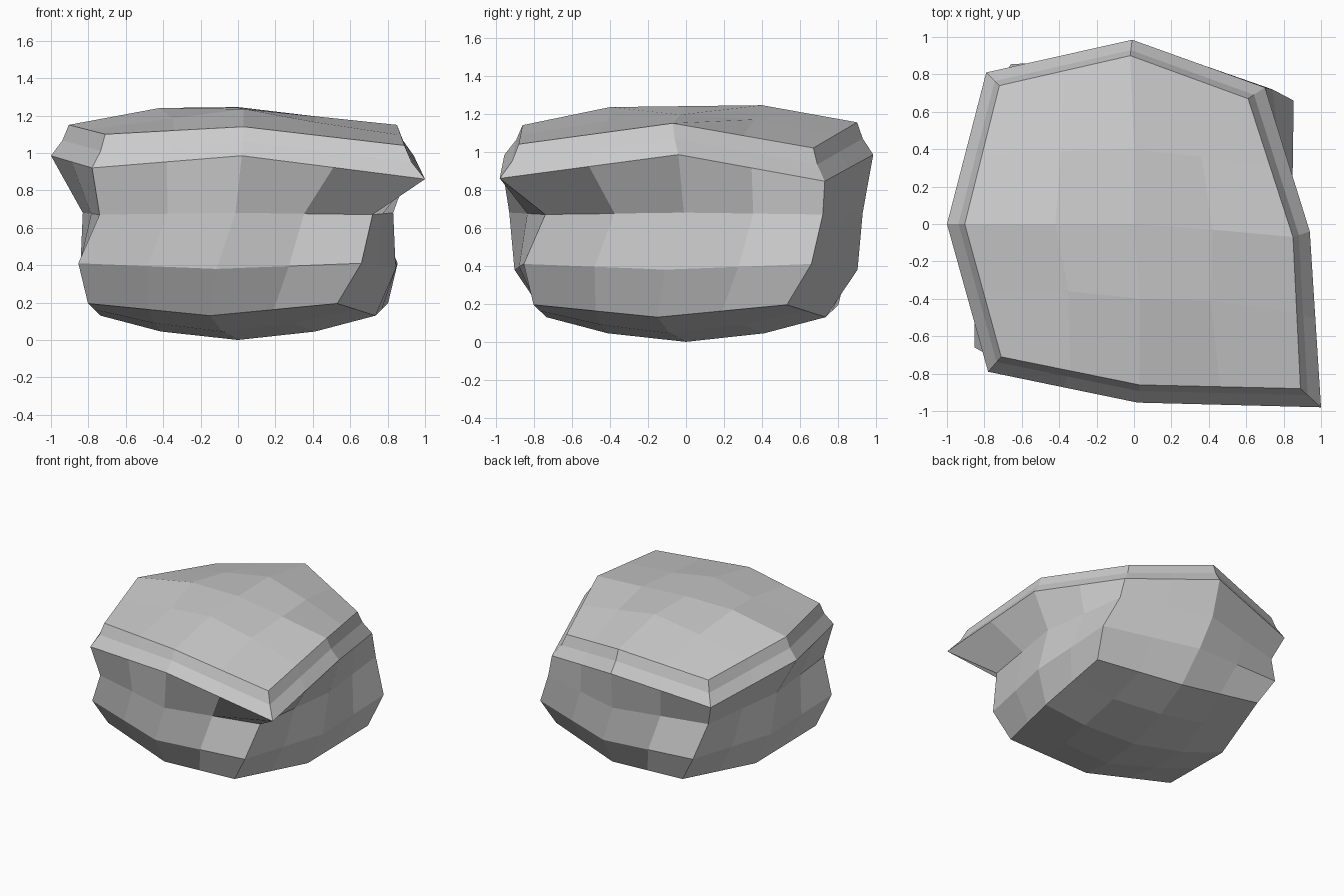
import bpy, bmesh, math
from mathutils import Vector, Matrix

if "Cube" in bpy.data.objects:
    bpy.data.objects.remove(bpy.data.objects["Cube"])

bm = bmesh.new()

# Eight control points run front-left, front, front-right, right, back-right, back, back-left, left
SIGNS = [(-1, -1), (0, -1), (1, -1), (1, 0), (1, 1), (0, 1), (-1, 1), (-1, 0)]


def twisted(corner, side_x, side_y, z_corner, z_side, twist):
    """Eight points of a rounded square turned clockwise by twist degrees."""
    rot = Matrix.Rotation(math.radians(-twist), 3, 'Z')
    pts = []
    for sx, sy in SIGNS:
        if sx and sy:
            p = Vector((sx * corner, sy * corner, z_corner))
        else:
            p = Vector((sx * side_x, sy * side_y, z_side))
        pts.append(rot @ p)
    return pts


def ring(pts):
    """Sixteen verts: control points plus midpoints."""
    out = []
    for a, b in zip(pts, pts[1:] + pts[:1]):
        out += [bm.verts.new(a), bm.verts.new((a + b) / 2)]
    return out


def bridge(a, b):
    for i in range(16):
        j = (i + 1) % 16
        bm.faces.new((a[i], a[j], b[j], b[i]))


def close(outer, inner_pts, center_pt):
    """Fill a ring with a four by four grid of quads."""
    inner = [bm.verts.new(p) for p in inner_pts]
    mid = bm.verts.new(center_pt)
    for c in range(4):
        k, n = 4 * c, 2 * c
        bm.faces.new((outer[k - 1], outer[k], outer[k + 1], inner[n]))
        bm.faces.new((outer[k + 1], outer[k + 2], inner[n + 1], inner[n]))
        bm.faces.new((outer[k + 2], outer[k + 3], inner[(n + 2) % 8], inner[n + 1]))
        bm.faces.new((inner[n - 1], inner[n], inner[n + 1], mid))


V = lambda rows: [Vector(r) for r in rows]

# Twisted lower body
base = twisted(0.68, 0.75, 0.75, 0.195, 0.13, 11.5)
belly = twisted(0.763, 0.85, 0.91, 0.41, 0.38, 7.3)
neck = twisted(0.73, 0.83, 0.93, 0.67, 0.68, 0.8)

# Overhanging lip with one drooping corner
lip_low = V([(-0.78, -0.79, 0.92), (0.02, -0.955, 0.985), (1.0, -0.98, 0.86), (0.94, -0.04, 0.985),
             (0.70, 0.73, 0.845), (-0.01, 0.985, 0.985), (-0.79, 0.81, 0.85), (-1.0, 0.0, 0.985)])
lip_top = V([(-0.71, -0.71, 1.10), (0.03, -0.86, 1.14), (0.89, -0.88, 1.04), (0.85, -0.07, 1.15),
             (0.61, 0.67, 1.02), (-0.02, 0.90, 1.155), (-0.72, 0.74, 1.03), (-0.905, 0.0, 1.15)])
lip_mid = [Vector((a.x + (b.x - a.x) * 0.65, a.y + (b.y - a.y) * 0.65, (a.z + b.z) / 2))
           for a, b in zip(lip_low, lip_top)]

rings = [ring(p) for p in (base, belly, neck, lip_low, lip_mid, lip_top)]
for a, b in zip(rings, rings[1:]):
    bridge(a, b)

# Rounded underside and domed top
close(rings[0], twisted(0.38, 0.42, 0.42, 0.09, 0.045, 11.5), (0, 0, 0))
close(rings[-1], V([(-0.35, -0.36, 1.185), (0.03, -0.40, 1.235), (0.41, -0.41, 1.165), (0.42, -0.03, 1.195),
                    (0.36, 0.36, 1.17), (0.0, 0.40, 1.245), (-0.39, 0.39, 1.18), (-0.42, 0.0, 1.24)]),
      (0, 0, 1.24))

bmesh.ops.recalc_face_normals(bm, faces=bm.faces)
mesh = bpy.data.meshes.new("boulder")
bm.to_mesh(mesh)
bm.free()
obj = bpy.data.objects.new("boulder", mesh)
bpy.context.collection.objects.link(obj)
